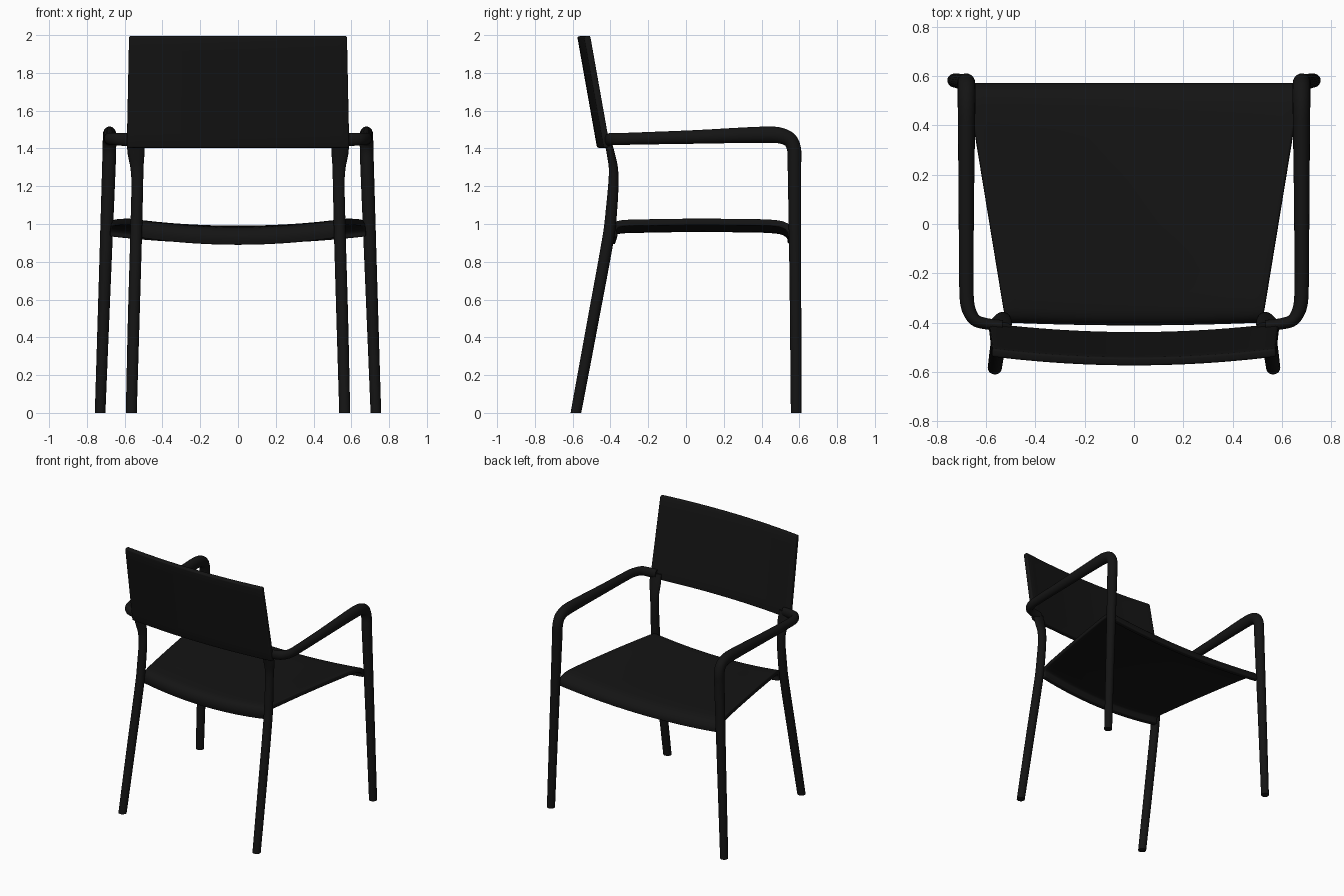
import bpy, bmesh, math
from mathutils import Vector

if "Cube" in bpy.data.objects:
    bpy.data.objects.remove(bpy.data.objects["Cube"])

mat = bpy.data.materials.new("black_plastic")
mat.diffuse_color = (0.007, 0.007, 0.007, 1)
mat.use_nodes = True
mat.node_tree.nodes["Principled BSDF"].inputs["Base Color"].default_value = mat.diffuse_color


def finish(name, bm):
    bmesh.ops.recalc_face_normals(bm, faces=bm.faces)
    me = bpy.data.meshes.new(name)
    bm.to_mesh(me)
    bm.free()
    ob = bpy.data.objects.new(name, me)
    bpy.context.collection.objects.link(ob)
    me.materials.append(mat)
    bpy.ops.object.select_all(action='DESELECT')
    ob.select_set(True)
    bpy.context.view_layer.objects.active = ob
    bpy.ops.object.shade_smooth_by_angle(angle=math.radians(40))
    return ob


def smooth_path(pts, n):
    # Catmull-Rom through points of any dimension
    p = [Vector(q) for q in pts]
    p = [2 * p[0] - p[1]] + p + [2 * p[-1] - p[-2]]
    out = []
    for i in range(1, len(p) - 2):
        a, b, c, d = p[i - 1:i + 3]
        # finite-difference tangents limited by segment length
        L = (c - b).length
        m0 = (c - a) * (L / max((c - b).length + (b - a).length, 1e-6))
        m1 = (d - b) * (L / max((d - c).length + (c - b).length, 1e-6))
        for k in range(n):
            t = k / n
            out.append((2*t**3 - 3*t*t + 1) * b + (t**3 - 2*t*t + t) * m0
                       + (3*t*t - 2*t**3) * c + (t**3 - t*t) * m1)
    return out + [p[-2]]


def sweep(name, pts, sides=20, n=6):
    # elliptical tube: x, y, z, radius sideways, radius front to back
    rows = smooth_path(pts, n)
    pos = [Vector(r[:3]) for r in rows]
    bm = bmesh.new()
    rings, a = [], Vector((1, 0, 0))
    for i, r in enumerate(rows):
        t = (pos[min(i + 1, len(pos) - 1)] - pos[max(i - 1, 0)]).normalized()
        if i == 0:
            t = Vector((0, 0, 1))
        a = (a - t * a.dot(t)).normalized()
        b = t.cross(a)
        rings.append([bm.verts.new(pos[i] + a * r[3] * math.cos(w) + b * r[4] * math.sin(w))
                      for w in (2 * math.pi * k / sides for k in range(sides))])
    for r0, r1 in zip(rings, rings[1:]):
        for k in range(sides):
            j = (k + 1) % sides
            bm.faces.new((r0[k], r0[j], r1[j], r1[k]))
    bm.faces.new(rings[0])
    bm.faces.new(rings[-1])
    ob = finish(name, bm)
    mod = ob.modifiers.new("mirror", 'MIRROR')
    mod.use_axis[0] = True
    mod.use_mirror_merge = False
    return ob


def sheet(name, rows, fn, thick, cols=24):
    # curved panel with thickness and softened rim
    bm = bmesh.new()
    grid = [[bm.verts.new(fn(r, -1 + 2 * c / cols)) for c in range(cols + 1)] for r in rows]
    for g0, g1 in zip(grid, grid[1:]):
        for c in range(cols):
            bm.faces.new((g0[c], g0[c + 1], g1[c + 1], g1[c]))
    ob = finish(name, bm)
    sol = ob.modifiers.new("thickness", 'SOLIDIFY')
    sol.thickness, sol.offset = thick, 0
    bev = ob.modifiers.new("rim", 'BEVEL')
    bev.width, bev.segments, bev.angle_limit = 0.009, 3, math.radians(50)
    return ob


# front legs flowing into the armrests
sweep("front_legs_and_arms", [
    (0.73, 0.583, 0, 0.028, 0.028),
    (0.705, 0.579, 0.7, 0.032, 0.031),
    (0.683, 0.574, 1.32, 0.036, 0.036),
    (0.681, 0.573, 1.39, 0.036, 0.037),
    (0.68, 0.552, 1.443, 0.036, 0.039),
    (0.68, 0.50, 1.468, 0.036, 0.042),
    (0.68, 0.42, 1.473, 0.035, 0.043),
    (0.681, 0.05, 1.461, 0.031, 0.036),
    (0.68, -0.28, 1.452, 0.029, 0.032),
    (0.672, -0.345, 1.45, 0.028, 0.032),
    (0.645, -0.39, 1.45, 0.025, 0.033),
    (0.60, -0.405, 1.447, 0.023, 0.034),
    (0.535, -0.412, 1.445, 0.022, 0.034)])

# rear legs, flaring where they meet the backrest
sweep("rear_legs", [
    (0.565, -0.583, 0, 0.029, 0.028),
    (0.552, -0.49, 0.5, 0.031, 0.03),
    (0.539, -0.408, 0.95, 0.031, 0.031),
    (0.536, -0.394, 1.08, 0.031, 0.03),
    (0.533, -0.384, 1.22, 0.031, 0.027),
    (0.535, -0.385, 1.3, 0.035, 0.024),
    (0.54, -0.40, 1.38, 0.045, 0.021),
    (0.543, -0.416, 1.45, 0.045, 0.018)])


# seat: sagging in the middle, with rolled front and rear lips
def seat_point(r, u):
    y, z = r
    bow = 1 - u * u
    half = 0.525 + 0.164 * (y + 0.37)
    back = max(0.0, -y / 0.385) ** 4
    return (half * u, y - 0.012 * bow * back, z - 0.038 * bow)


sheet("seat", smooth_path([
    (-0.378, 0.93), (-0.383, 0.965), (-0.372, 0.992), (-0.34, 1.004), (-0.25, 1.008),
    (0, 1.012), (0.35, 1.010), (0.48, 1.004), (0.528, 0.99), (0.552, 0.965), (0.556, 0.935)], 4),
    seat_point, 0.034)


# backrest: reclined panel bowed to the rear
def back_point(r, u):
    y, z, half = r
    return (half * u, y - 0.036 * (1 - u * u), z)


sheet("backrest", [(-0.418 - 0.105 * k / 8, 1.405 + 0.59 * k / 8, 0.588 - 0.012 * k / 8)
                   for k in range(9)], back_point, 0.034)
